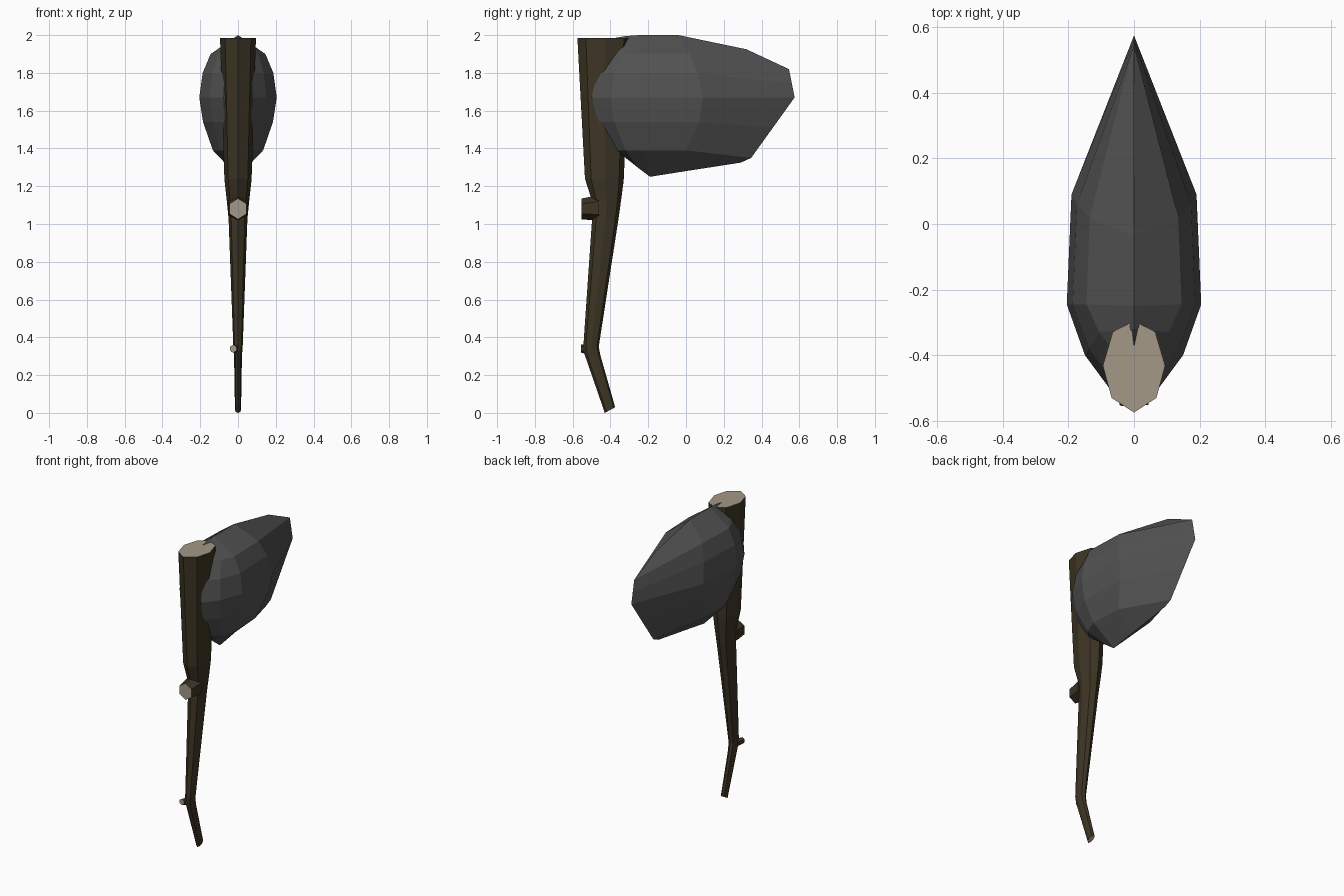
import bpy, bmesh, math
from mathutils import Matrix, Vector

old = bpy.data.objects.get("Cube")
if old:
    bpy.data.objects.remove(old, do_unlink=True)


def material(name, rgb):
    m = bpy.data.materials.new(name)
    m.use_nodes = True
    m.diffuse_color = (*rgb, 1)
    m.node_tree.nodes["Principled BSDF"].inputs["Base Color"].default_value = (*rgb, 1)
    return m


bark = material("dark bark", (0.047, 0.036, 0.018))
cut_wood = material("cut wood", (0.37, 0.315, 0.245))
stone = material("grey stone", (0.085, 0.085, 0.085))


def loft(name, rings, mats, caps=(0, 0)):
    """Skin a list of equal rings; caps gives the material slot of each end, None leaves it open."""
    bm = bmesh.new()
    rows = [[bm.verts.new(p) for p in r] for r in rings]
    n = len(rows[0])
    for a, b in zip(rows, rows[1:]):
        for i in range(n):
            j = (i + 1) % n
            bm.faces.new((a[i], a[j], b[j], b[i]))
    for row, slot in zip((rows[0], rows[-1]), caps):
        if slot is not None:
            bm.faces.new(row).material_index = slot
    bmesh.ops.remove_doubles(bm, verts=bm.verts, dist=0.0005)
    bmesh.ops.recalc_face_normals(bm, faces=bm.faces)
    mesh = bpy.data.meshes.new(name)
    bm.to_mesh(mesh)
    bm.free()
    for m in mats:
        mesh.materials.append(m)
    ob = bpy.data.objects.new(name, mesh)
    bpy.context.collection.objects.link(ob)
    return ob


def mirrored(half):
    """Complete a ring whose first and last points lie on x = 0."""
    return half + [(-x, y, z) for x, y, z in half[-2:0:-1]]


# Handle: eight-sided branch; each station is front y, z, back y, z, half width
stations = [
    (-0.575, 1.985, -0.295, 1.985, 0.095),
    (-0.535, 1.24, -0.33, 1.23, 0.072),
    (-0.50, 1.13, -0.343, 1.13, 0.06),
    (-0.497, 1.03, -0.357, 1.03, 0.05),
    (-0.543, 0.36, -0.462, 0.35, 0.025),
    (-0.537, 0.31, -0.452, 0.30, 0.021),
    (-0.43, 0.0, -0.375, 0.03, 0.016),
]
section = [(0, 0), (0.16, 0.72), (0.51, 1), (0.88, 0.68), (1, 0)]
handle_rings = []
for fy, fz, by, bz, w in stations:
    handle_rings.append(mirrored(
        [(v * w, fy + (by - fy) * u, fz + (bz - fz) * u) for u, v in section]))
loft("handle", handle_rings, [bark, cut_wood], (1, 1))


# Sawn-off branch stubs, facing the front
def stub(name, base, tip, r_base, r_tip):
    rings = []
    for c, r in ((base, r_base), (tip, r_tip)):
        rings.append([(c[0] + r * 0.92 * math.sin(k * math.pi / 3), c[1],
                       c[2] + r * math.cos(k * math.pi / 3)) for k in range(6)])
    loft(name, rings, [bark, cut_wood], (0, 1))


stub("branch_stub", (0, -0.46, 1.085), (0, -0.552, 1.08), 0.068, 0.055)
stub("small_branch_stub", (-0.01, -0.515, 0.335), (-0.025, -0.555, 0.34), 0.026, 0.021)

# Stone head: rings from the blunt front to the sharp back edge, listed top to bottom
half_width = [0, 0.145, 0.187, 0.205, 0.185, 0.133, 0]
level = [2.0, 1.90, 1.80, 1.67, 1.54, 1.39, 1.25]
# width factor, y of each level, then z of top and bottom ridges
columns = [
    (0.37, [-0.37, -0.40, -0.47, -0.50, -0.465, -0.37, -0.30], 1.986, 1.34),
    (0.73, [-0.32, -0.33, -0.38, -0.40, -0.38, -0.32, -0.25], 1.995, 1.295),
    (1.00, [-0.25, -0.245, -0.245, -0.245, -0.245, -0.22, -0.19], 2.0, 1.25),
    (0.93, [-0.04, 0.02, 0.06, 0.09, 0.07, 0.0, -0.02], 2.0, 1.277),
]
head_rings = []
for f, ys, top, bottom in columns:
    zs = [top] + level[1:-1] + [bottom]
    head_rings.append(mirrored([(w * f, y, z) for w, y, z in zip(half_width, ys, zs)]))
edge = [(0.32, 1.925), (0.545, 1.82), (0.56, 1.745), (0.575, 1.67),
        (0.46, 1.51), (0.345, 1.35), (0.29, 1.325)]
head_rings.append(mirrored([(0, y, z) for y, z in edge]))
loft("stone_head", head_rings, [stone], (0, None))
